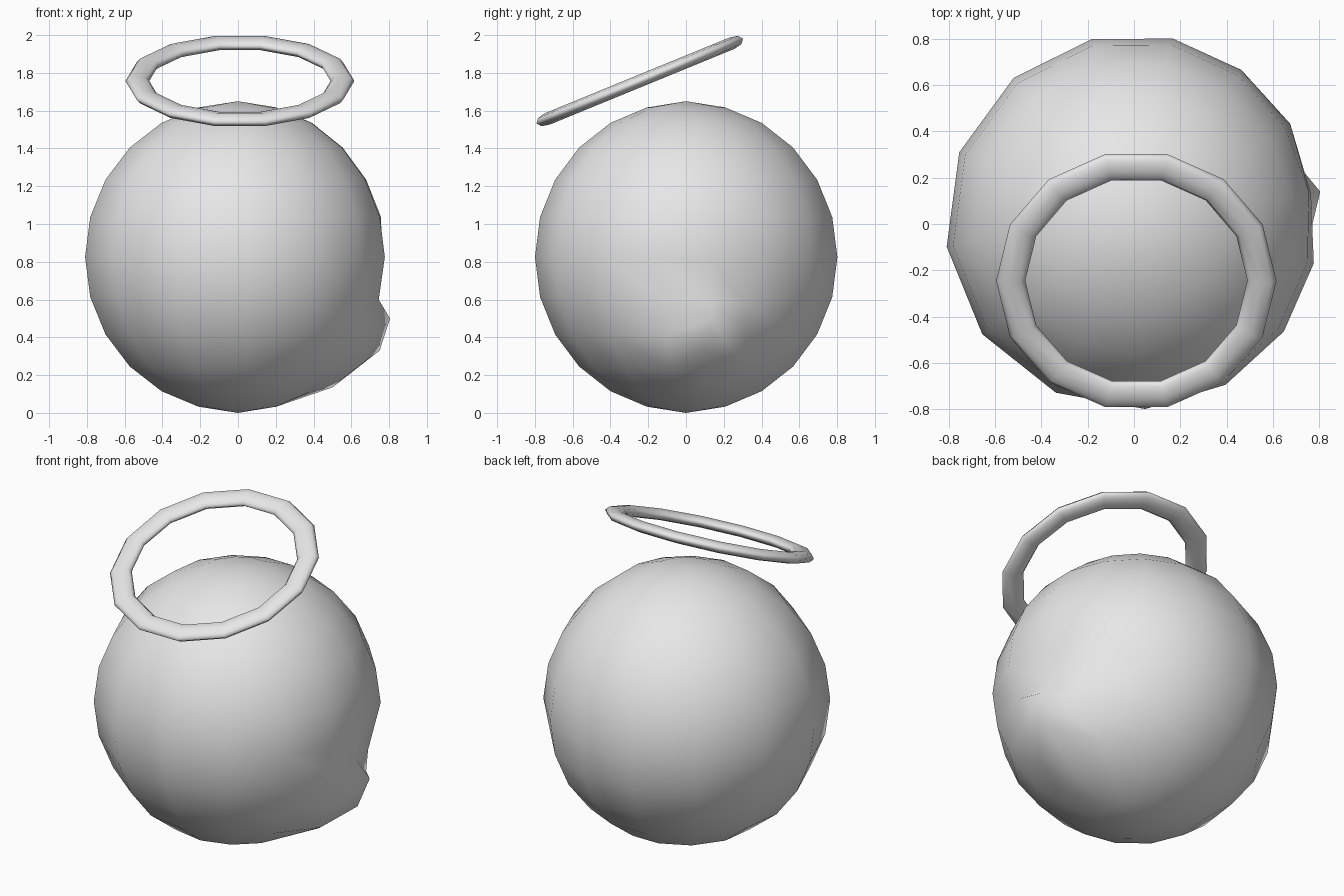
import bpy, bmesh, math
from mathutils import Vector

cube = bpy.data.objects.get("Cube")
if cube:
    bpy.data.objects.remove(cube, do_unlink=True)

# Single grey material
grey = bpy.data.materials.new("light grey")
grey.use_nodes = True
grey.diffuse_color = (0.8, 0.8, 0.8, 1)
grey.node_tree.nodes["Principled BSDF"].inputs["Base Color"].default_value = (0.8, 0.8, 0.8, 1)


def finish(obj):
    obj.data.materials.append(grey)
    for poly in obj.data.polygons:
        poly.use_smooth = True


# Round body: low-poly sphere, its segments slid towards +x at the front
SEGS, RINGS, R, MID = 14, 12, 0.82, 0.825
# Pulled-out bump low on the left side: (ring, segment) -> position
BUMP = {
    (6, 0): (0.765, 0.13, 0.80),
    (7, 0): (0.73, 0.13, 0.59),
    (7, 1): (0.675, 0.31, 0.58),
    (7, 13): (0.745, -0.11, 0.60),
    (8, 0): (0.805, 0.14, 0.50),
    (8, 1): (0.655, 0.32, 0.44),
    (8, 13): (0.745, -0.09, 0.42),
    (9, 0): (0.75, 0.10, 0.33),
    (9, 13): (0.63, -0.09, 0.24),
    (10, 0): (0.50, 0.08, 0.135),
}


def body_point(ring, seg):
    if (ring, seg) in BUMP:
        return Vector(BUMP[ring, seg])
    a = 2 * math.pi * seg / SEGS
    a += math.radians(8.5) * (1 - math.cos(a - math.radians(100)))
    lat = math.pi * (0.5 - ring / RINGS)
    x = R * math.cos(lat) * math.cos(a)
    y = R * math.cos(lat) * math.sin(a)
    x *= 0.97 if x > 0 else 0.995
    y *= 0.977 if y < 0 else 1.0
    return Vector((x, y, MID + R * math.sin(lat)))


bm = bmesh.new()
top = bm.verts.new((0, 0, 1.65))
bottom = bm.verts.new((0, 0, 0.0))
rows = [[bm.verts.new(body_point(r, s)) for s in range(SEGS)] for r in range(1, RINGS)]
for s in range(SEGS):
    n = (s + 1) % SEGS
    bm.faces.new((top, rows[0][s], rows[0][n]))
    bm.faces.new((bottom, rows[-1][n], rows[-1][s]))
    for upper, lower in zip(rows, rows[1:]):
        bm.faces.new((upper[s], lower[s], lower[n], upper[n]))
bmesh.ops.recalc_face_normals(bm, faces=bm.faces[:])
mesh = bpy.data.meshes.new("round_body")
bm.to_mesh(mesh)
bm.free()
body = bpy.data.objects.new("round_body", mesh)
bpy.context.collection.objects.link(body)
finish(body)

# Floating ring, flattened and tilted up towards the back
bpy.ops.mesh.primitive_torus_add(
    major_segments=14, minor_segments=8, major_radius=0.543, minor_radius=0.063,
    location=(0.01, -0.245, 1.757), rotation=(math.radians(22.3), 0, 0))
ring = bpy.context.object
ring.name = "floating_ring"
ring.scale = (1, 1, 0.52)
finish(ring)
